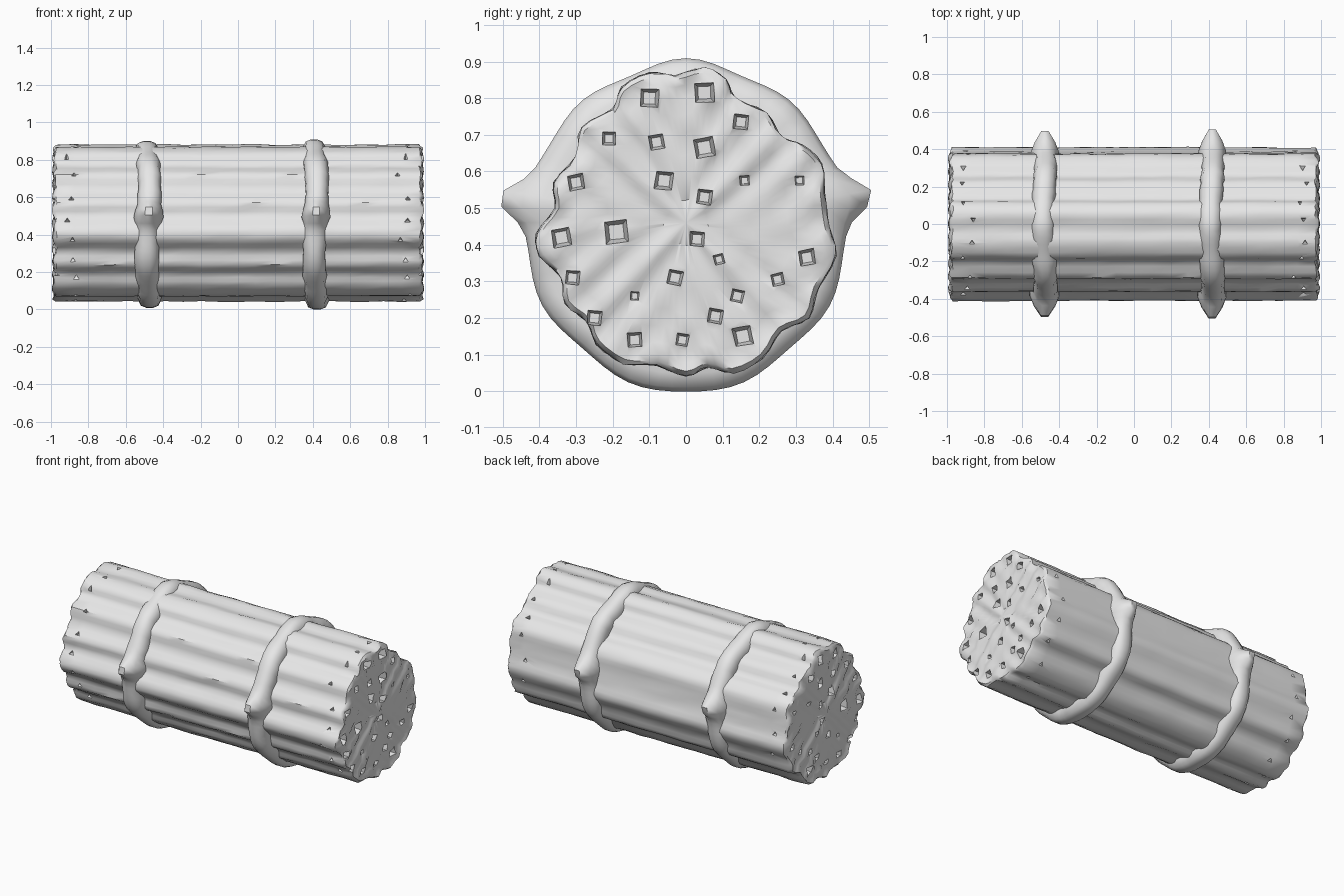
import bpy, bmesh, math, random
from mathutils import Matrix, Vector

if "Cube" in bpy.data.objects:
    bpy.data.objects.remove(bpy.data.objects["Cube"])

random.seed(4)
CZ = 0.46  # height of the bundle axis

grey = bpy.data.materials.new("plain grey")
grey.diffuse_color = (0.8, 0.8, 0.8, 1)
grey.use_nodes = True
grey.node_tree.nodes["Principled BSDF"].inputs["Base Color"].default_value = grey.diffuse_color


def make_object(name, bm):
    bmesh.ops.recalc_face_normals(bm, faces=bm.faces)
    mesh = bpy.data.meshes.new(name)
    bm.to_mesh(mesh)
    bm.free()
    mesh.materials.append(grey)
    ob = bpy.data.objects.new(name, mesh)
    bpy.context.collection.objects.link(ob)
    return ob


def bridge(bm, a, b):
    for i in range(len(a)):
        j = (i + 1) % len(a)
        bm.faces.new((a[i], a[j], b[j], b[i]))


def smooth(ob, angle):
    bpy.ops.object.select_all(action='DESELECT')
    ob.select_set(True)
    bpy.context.view_layer.objects.active = ob
    bpy.ops.object.shade_smooth_by_angle(angle=math.radians(angle))


# Lobed outline of the packed stalks (y, z)
OUTLINE = [(-.10, .868), (-.03, .862), (.05, .882), (.11, .85), (.135, .80), (.22, .76),
           (.26, .695), (.32, .67), (.37, .62), (.378, .54), (.39, .45), (.41, .37),
           (.36, .28), (.335, .20), (.26, .165), (.21, .09), (.13, .05), (.06, .065),
           (0, .042), (-.08, .07), (-.17, .075), (-.245, .13), (-.27, .19), (-.33, .24),
           (-.34, .31), (-.40, .37), (-.408, .43), (-.358, .50), (-.36, .57),
           (-.30, .64), (-.285, .72), (-.20, .77), (-.175, .83)]


def spline(points, steps):
    pts = [Vector(p) for p in points]
    n, out = len(pts), []
    for i in range(n):
        a, b, c, d = (pts[(i + k) % n] for k in (-1, 0, 1, 2))
        for s in range(steps):
            t = s / steps
            out.append(0.5 * (2 * b + (c - a) * t + (2 * a - 5 * b + 4 * c - d) * t * t
                              + (3 * b - a - 3 * c + d) * t ** 3))
    return out


profile = spline(OUTLINE, 3)
axis = Vector((0, CZ))


def end_x(y, z):
    # Gently lumpy stalk ends
    return 0.983 + 0.013 * math.cos(y * 45) * math.cos((z - CZ) * 45)


# Stalk bundle: long lobed body with lumpy ends
bm = bmesh.new()
rings = []
cap_scales = (0.15, 0.3, 0.45, 0.6, 0.72, 0.84, 0.92, 0.97)


def cap_ring(scale, side):
    ring = []
    for p in profile:
        y, z = axis + (p - axis) * scale
        ring.append(bm.verts.new((side * end_x(y, z), y, z)))
    return ring


for s in cap_scales:
    rings.append(cap_ring(s, -1))
stations = 20
for k in range(stations + 1):
    x = -0.97 + 1.94 * k / stations
    ring = []
    for p in profile:
        y, z = axis + (p - axis) * (1 + random.uniform(-.008, .008))
        ring.append(bm.verts.new((x + random.uniform(-.006, .006), y, z)))
    rings.append(ring)
for s in reversed(cap_scales):
    rings.append(cap_ring(s, 1))
for a, b in zip(rings, rings[1:]):
    bridge(bm, a, b)
for ring, side in ((rings[0], -1), (rings[-1], 1)):
    c = bm.verts.new((side * end_x(0, CZ), 0, CZ))
    for i in range(len(ring)):
        bm.faces.new((ring[i], ring[(i + 1) % len(ring)], c))
bundle = make_object("stalk_bundle", bm)

# Square hollows in the ends (y, z, size) and small nicks on the rim
PITS = [(-.10, .80, .045), (.05, .815, .048), (.15, .735, .036), (-.21, .69, .032),
        (-.08, .68, .036), (.05, .665, .048), (-.30, .57, .038), (-.06, .575, .044),
        (.16, .575, .024), (.31, .575, .022), (.05, .53, .036), (-.34, .42, .045),
        (-.19, .435, .056), (.03, .415, .036), (.33, .365, .038), (.09, .36, .024),
        (-.31, .31, .034), (-.03, .31, .036), (-.14, .26, .022), (.25, .305, .03),
        (.14, .26, .032), (-.25, .20, .036), (.08, .205, .036), (-.14, .14, .036),
        (-.01, .14, .03), (.155, .15, .046)]
bm = bmesh.new()
for side in (-1, 1):
    turn = Matrix.Rotation(side * math.pi / 2, 4, 'Y')
    for y, z, size in PITS:
        roll = Matrix.Rotation(math.pi / 4 + random.uniform(-.25, .25), 4, 'Z')
        bmesh.ops.create_cone(bm, cap_ends=True, segments=4, depth=0.12,
                              radius1=size * 0.5, radius2=size * 1.05,
                              matrix=Matrix.Translation((side * 0.985, y, z)) @ turn @ roll)
    for i in range(0, len(profile), 5):
        p = profile[i]
        out = (p - axis).normalized()
        rot = Vector((0, out.x, out.y)).to_track_quat('Z', 'Y').to_matrix().to_4x4()
        x = side * random.uniform(.85, .925)
        bmesh.ops.create_cone(bm, cap_ends=True, segments=3, depth=0.05,
                              radius1=0.006, radius2=0.026,
                              matrix=Matrix.Translation((x, p.x, p.y)) @ rot)
cutter = make_object("hollow_cutter", bm)
cutter.hide_render = True
cut = bundle.modifiers.new("hollows", 'BOOLEAN')
cut.operation = 'DIFFERENCE'
cut.solver = 'EXACT'
cut.use_self = True
cut.object = cutter
bpy.context.view_layer.objects.active = bundle
bpy.ops.object.modifier_apply(modifier=cut.name)
bpy.data.objects.remove(cutter)
smooth(bundle, 40)


def strap(name, x0, grow):
    # Binding ring with a pointed knot on each side
    bm = bmesh.new()
    rings, n = [], 72
    for k in range(n):
        a = 2 * math.pi * k / n
        bump = 0
        for knot in (0.15, math.pi - 0.13):
            d = (a - knot + math.pi) % (2 * math.pi) - math.pi
            bump += math.exp(-(d / 0.11) ** 2)
        r = 0.437 + grow - 0.012 * math.sin(a) + 0.006 * math.sin(9 * a)
        r += 0.014 * max(0, math.cos(2 * a - math.pi)) ** 4
        w = 0.062 + 0.016 * bump + random.uniform(-.004, .004)
        cx = x0 + 0.008 * math.sin(3 * a)
        section = ((-w, .34), (-w, r - .05), (-.72 * w, r - .012 + .02 * bump),
                   (-.25 * w, r + .072 * bump), (.25 * w, r + .072 * bump),
                   (.72 * w, r - .012 + .02 * bump), (w, r - .05), (w, .34))
        rings.append([bm.verts.new((cx + dx, q * math.cos(a), CZ + q * math.sin(a)))
                      for dx, q in section])
    for k in range(n):
        bridge(bm, rings[k], rings[(k + 1) % n])
    smooth(make_object(name, bm), 50)


strap("left_strap", -0.48, -0.004)
strap("right_strap", 0.415, 0.004)
